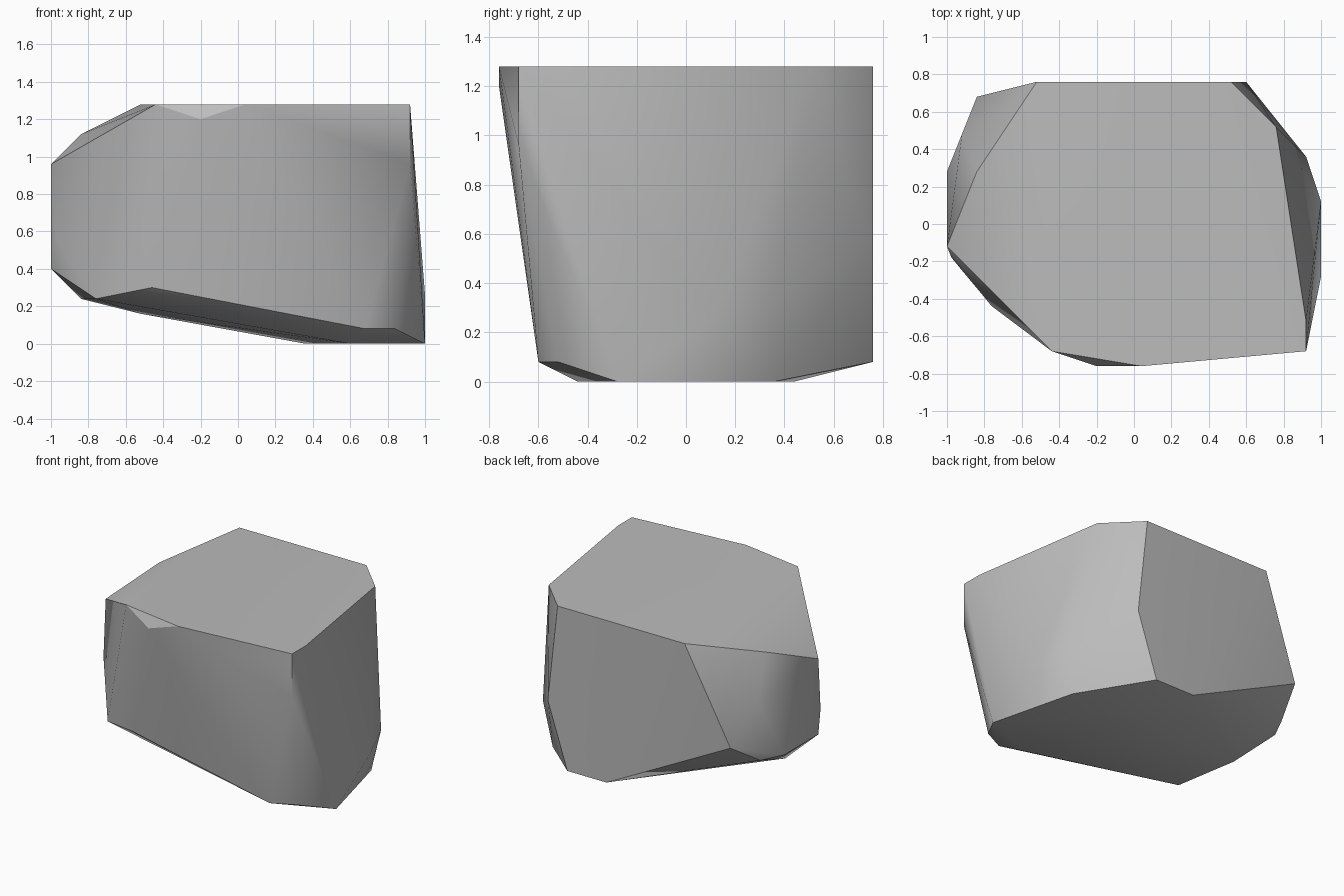
import bpy
import bmesh
import math

default_cube = bpy.data.objects.get("Cube")
if default_cube:
    bpy.data.objects.remove(default_cube, do_unlink=True)

GRID = 0.04  # corner positions are counted in steps of this size


def make_material(name, colour):
    material = bpy.data.materials.new(name)
    material.use_nodes = True
    material.diffuse_color = colour
    shader = material.node_tree.nodes["Principled BSDF"]
    shader.inputs["Base Color"].default_value = colour
    shader.inputs["Roughness"].default_value = 0.9
    return material


def make_hull(name, corners, material):
    """Wrap a convex skin around the chipped corners of a stone."""
    bm = bmesh.new()
    for corner in corners:
        bm.verts.new([step * GRID for step in corner])
    hull = bmesh.ops.convex_hull(bm, input=bm.verts)
    unused = {v for v in hull["geom_interior"] if isinstance(v, bmesh.types.BMVert)}
    bmesh.ops.delete(bm, geom=list(unused), context="VERTS")
    # Join triangles that lie in one plane into single facets
    bmesh.ops.dissolve_limit(bm, angle_limit=math.radians(0.5),
                             verts=bm.verts, edges=bm.edges)
    bmesh.ops.recalc_face_normals(bm, faces=bm.faces)
    mesh = bpy.data.meshes.new(name)
    bm.to_mesh(mesh)
    bm.free()
    mesh.materials.append(material)
    stone = bpy.data.objects.new(name, mesh)
    bpy.context.collection.objects.link(stone)
    return stone


# Flat top outline
top_rim = [(x, y, 32) for x, y in (
    (-13, 19), (13, 19), (19, 13), (23, -13), (23, -17), (1, -19), (-11, -17))]

# Sloping shoulder on the right-hand end and the chip on the front rim
shoulder = [(-21, 7, 28), (-25, -3, 24), (-5, -19, 30)]

# Blunt end at -x
blunt_end = [(-23, 12, 21), (-21, 17, 14), (-24.4, -4.5, 14),
             (-25, 7, 10), (-25, -3, 10), (-23, 11, 10)]

# Corners around the back and the +x side
far_side = [(15, 19, 14), (23, 9, 8), (25, 3, 6.5), (23, -17, 24)]

# Lower edge of the front and back
lower_edge = [(11, 19, 2), (3, 19, 2), (17, -15, 2), (21, -13, 2),
              (-11.5, -14.5, 7.5), (-19, -11, 6)]

# Tilted underside, resting on its +x half
underside = [(21, 9, 0), (25, -7, 0), (9, 11, 0), (15, -11, 0),
             (-13, 4, 4), (-21, 1, 6)]

stone_grey = make_material("stone grey", (0.5, 0.5, 0.5, 1.0))
boulder = make_hull(
    "boulder",
    top_rim + shoulder + blunt_end + far_side + lower_edge + underside,
    stone_grey)

# Soft facets with crisp main edges
bpy.ops.object.select_all(action="DESELECT")
boulder.select_set(True)
bpy.context.view_layer.objects.active = boulder
bpy.ops.object.shade_smooth_by_angle(angle=math.radians(30))
